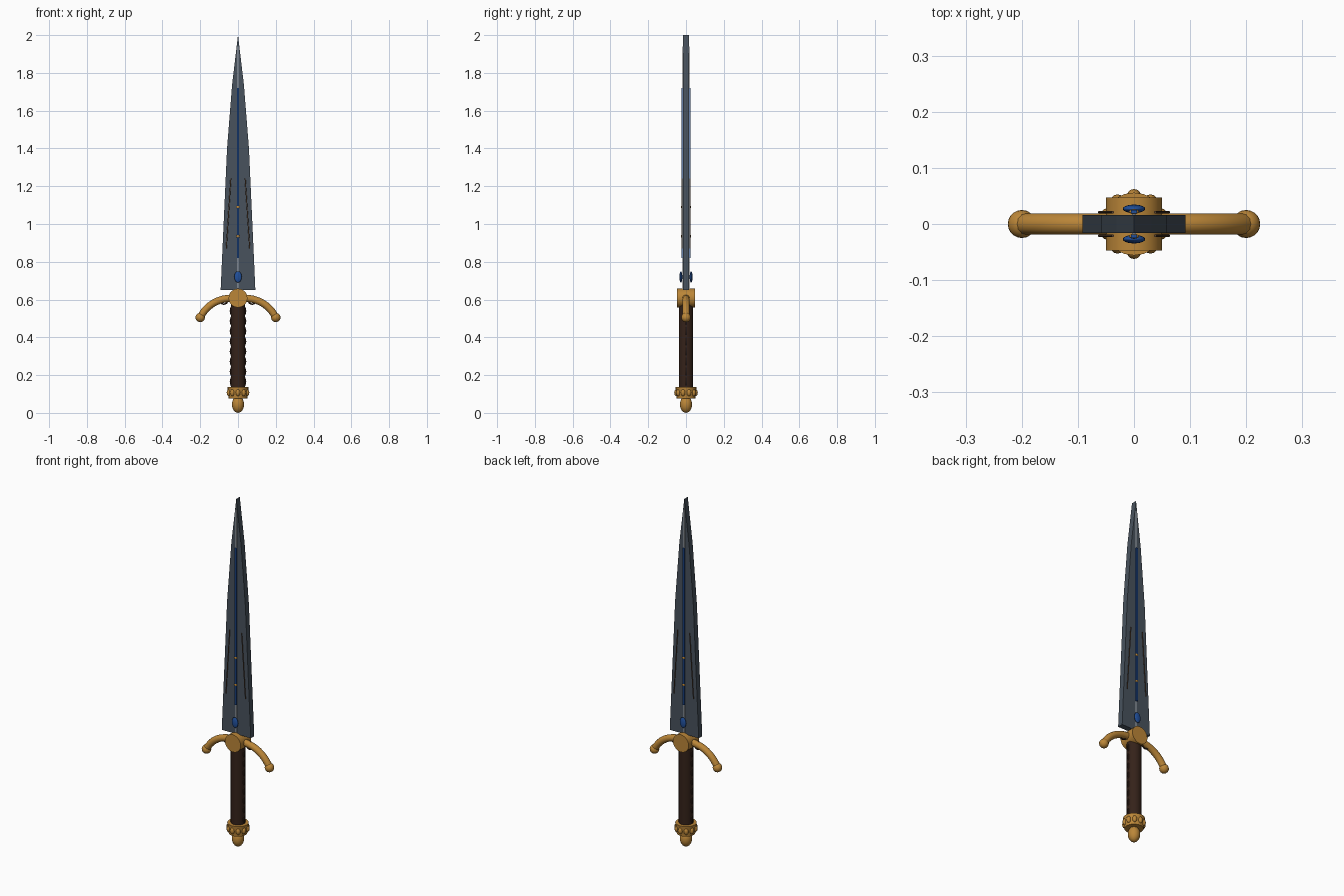
import bpy, bmesh, math
from mathutils import Vector

if "Cube" in bpy.data.objects:
    bpy.data.objects.remove(bpy.data.objects["Cube"])


def material(name, rgb):
    m = bpy.data.materials.new(name)
    m.diffuse_color = (*rgb, 1)
    m.use_nodes = True
    m.node_tree.nodes["Principled BSDF"].inputs["Base Color"].default_value = m.diffuse_color
    return m


STEEL = material("dark_steel", (0.065, 0.085, 0.11))
BRIGHT = material("bright_steel", (0.45, 0.48, 0.52))
GOLD = material("gold", (0.50, 0.24, 0.04))
LEATHER = material("leather", (0.035, 0.016, 0.01))
BLUE = material("blue", (0.015, 0.08, 0.33))
BROWN = material("brown", (0.10, 0.055, 0.03))


def finish(name, mat, smooth=True):
    o = bpy.context.object
    o.name = name
    o.data.materials.append(mat)
    if smooth:
        bpy.ops.object.shade_smooth_by_angle(angle=math.radians(35))
    return o


def ball(name, loc, r, mat, scale=(1, 1, 1), seg=20):
    bpy.ops.mesh.primitive_uv_sphere_add(segments=seg, ring_count=seg // 2, radius=r, location=loc)
    bpy.context.object.scale = scale
    return finish(name, mat)


def box(name, loc, size, mat):
    bpy.ops.mesh.primitive_cube_add(size=1, location=loc)
    bpy.context.object.scale = size
    return finish(name, mat, False)


def rod(name, a, b, r1, r2, mat, seg=16):
    a, b = Vector(a), Vector(b)
    bpy.ops.mesh.primitive_cone_add(vertices=seg, radius1=r1, radius2=r2,
                                    depth=(b - a).length, location=(a + b) / 2)
    bpy.context.object.rotation_euler = (b - a).to_track_quat('Z', 'Y').to_euler()
    return finish(name, mat)


def ring(name, loc, r, minor, mat):
    # ring standing in the xz plane
    bpy.ops.mesh.primitive_torus_add(location=loc, rotation=(math.pi / 2, 0, 0), major_radius=r,
                                     minor_radius=minor, major_segments=24, minor_segments=8)
    return finish(name, mat)


# blade: flat slab extruded from a tapering outline
half = [(0.092, 0.65), (0.058, 1.40), (0.031, 1.74)]
outline = half + [(0, 2.0)] + [(-x, z) for x, z in reversed(half)]
bm = bmesh.new()
face = bm.faces.new([bm.verts.new((x, -0.016, z)) for x, z in outline])
ext = bmesh.ops.extrude_face_region(bm, geom=[face])
bmesh.ops.translate(bm, vec=(0, 0.032, 0), verts=[v for v in ext["geom"] if isinstance(v, bmesh.types.BMVert)])
bmesh.ops.recalc_face_normals(bm, faces=bm.faces)
mesh = bpy.data.meshes.new("blade")
bm.to_mesh(mesh)
bm.free()
mesh.materials.append(STEEL)
bpy.context.collection.objects.link(bpy.data.objects.new("blade", mesh))

# blade ornaments on both faces
for s in (-1, 1):
    box("fuller", (0, s * 0.016, 1.30), (0.007, 0.003, 1.28), BRIGHT)
    box("blue_inlay", (0, s * 0.022, 1.27), (0.011, 0.006, 0.90), BLUE)
    ball("blade_gem", (0, s * 0.027, 0.72), 0.02, BLUE, (1, 0.38, 1.5))
    for z in (0.935, 1.09):
        ball("inlay_stud", (0, s * 0.022, z), 0.009, GOLD, (1, 0.5, 1), 12)
    for m in (-1, 1):
        rod("etched_line", (m * 0.062, s * 0.021, 0.87), (m * 0.038, s * 0.021, 1.24),
            0.0025, 0.0025, BROWN, 6)

# guard hub, lying front to back
rod("guard_hub", (0, -0.047, 0.608), (0, 0.047, 0.608), 0.05, 0.05, GOLD, 20)

# curved guard arms with end balls and small rings
for s in (-1, 1):
    cu = bpy.data.curves.new("guard_arm", 'CURVE')
    cu.dimensions = '3D'
    cu.bevel_depth = 0.019
    cu.bevel_resolution = 4
    cu.resolution_u = 10
    sp = cu.splines.new('BEZIER')
    sp.bezier_points.add(1)
    pts = [((0.03, 0.607), (0.0, 0.607), (0.10, 0.607)),
           ((0.2, 0.505), (0.165, 0.575), (0.22, 0.465))]
    for bp, (co, left, right) in zip(sp.bezier_points, pts):
        bp.co = (s * co[0], 0, co[1])
        bp.handle_left = (s * left[0], 0, left[1])
        bp.handle_right = (s * right[0], 0, right[1])
    cu.materials.append(GOLD)
    bpy.context.collection.objects.link(bpy.data.objects.new("guard_arm", cu))
    ball("guard_end", (s * 0.2, 0, 0.505), 0.025, GOLD)
    ring("guard_ring", (s * 0.075, 0, 0.597), 0.021, 0.004, LEATHER)

# grip with a stack of rings
rod("grip", (0, 0, 0.13), (0, 0, 0.575), 0.038, 0.038, LEATHER, 24)
for i in range(8):
    ring("grip_ring", (0, 0, 0.165 + i * 0.0535), 0.038, 0.006, LEATHER)

# pommel: flared collar, beads and egg-shaped end
rod("pommel_collar", (0, 0, 0.077), (0, 0, 0.138), 0.049, 0.056, GOLD, 20)
for i in range(10):
    a = math.pi / 2 + i * math.tau / 10
    ball("pommel_bead", (0.05 * math.cos(a), 0.05 * math.sin(a), 0.107), 0.0125, GOLD, (1, 1, 1.5), 12)
ball("pommel_end", (0, 0, 0.045), 0.032, GOLD, (1, 1, 1.4))
